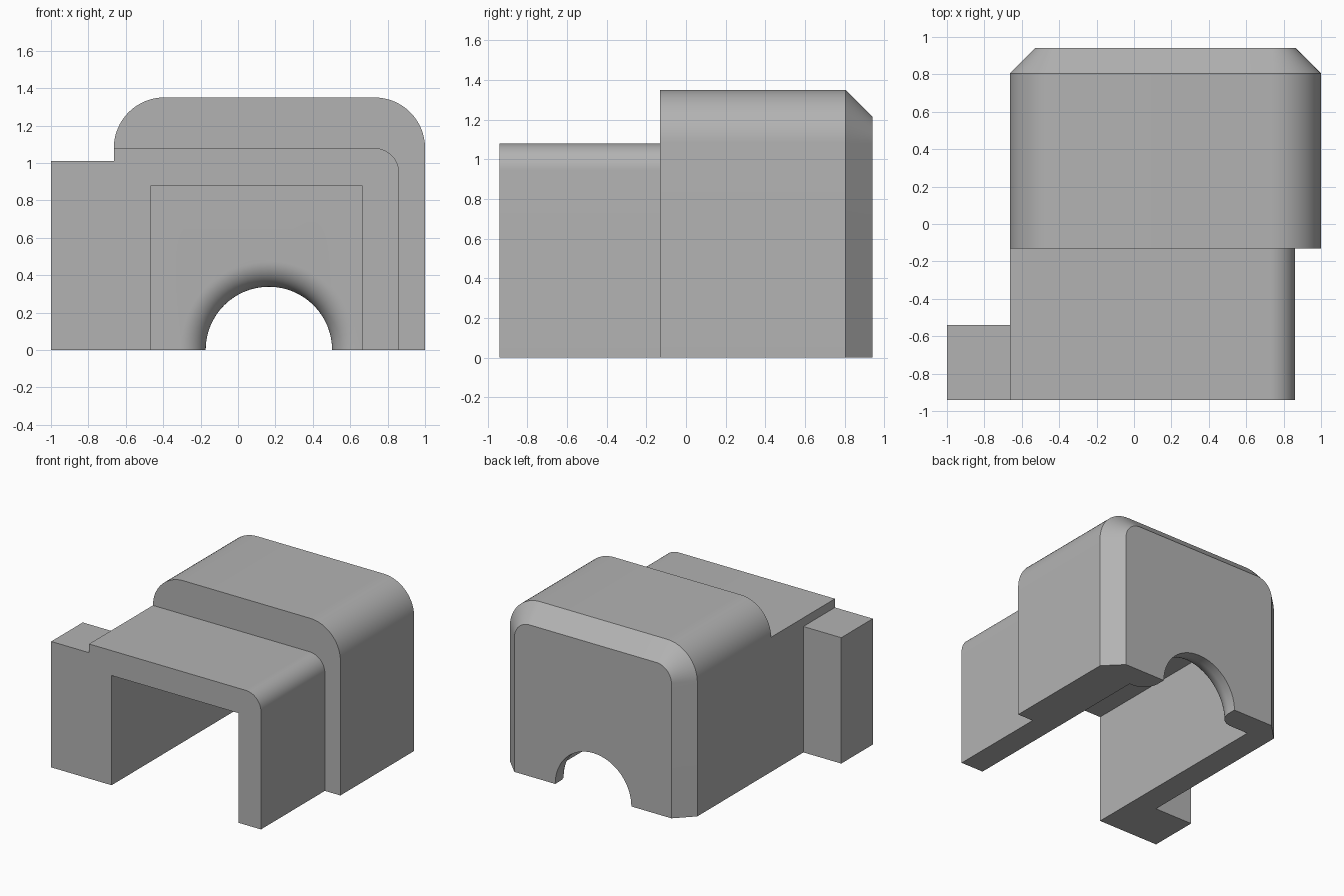
import bpy, bmesh
from math import pi, sin, cos, radians

old = bpy.data.objects.get("Cube")
if old:
    bpy.data.objects.remove(old, do_unlink=True)

grey = bpy.data.materials.new("plain grey")
grey.use_nodes = True
colour = (0.45, 0.45, 0.45, 1)
grey.diffuse_color = colour
grey.node_tree.nodes["Principled BSDF"].inputs["Base Color"].default_value = colour


def loft(name, rings, cyclic=False):
    """Join matching rings of points with quads and cap both ends."""
    bm = bmesh.new()
    loops = [[bm.verts.new(p) for p in ring] for ring in rings]
    n = len(loops[0])
    for a, b in zip(loops, loops[1:]):
        for i in range(n):
            j = (i + 1) % n
            bm.faces.new((a[i], a[j], b[j], b[i]))
    bm.faces.new(loops[0])
    bm.faces.new(loops[-1])
    bmesh.ops.recalc_face_normals(bm, faces=bm.faces)
    mesh = bpy.data.meshes.new(name)
    bm.to_mesh(mesh)
    bm.free()
    mesh.materials.append(grey)
    obj = bpy.data.objects.new(name, mesh)
    bpy.context.collection.objects.link(obj)
    return obj


def arch_ring(y, x0, x1, top, r_left, r_right, steps=16):
    """Upright outline with a flat foot and rounded upper corners."""
    pts = [(x0, y, 0), (x1, y, 0)]
    for x, r, start in ((x1 - r_right, r_right, 0), (x0 + r_left, r_left, pi / 2)):
        for i in range(steps + 1 if r else 1):
            a = start + pi / 2 * i / steps
            pts.append((x + r * cos(a), y, top - r + r * sin(a)))
    return pts


def box(name, x0, x1, y0, y1, z0, z1):
    return loft(name, [[(x0, y, z0), (x1, y, z0), (x1, y, z1), (x0, y, z1)]
                       for y in (y0, y1)])


def combine(target, other, operation):
    mod = target.modifiers.new(operation.lower(), "BOOLEAN")
    mod.operation = operation
    mod.solver = "EXACT"
    mod.object = other
    other.hide_render = True
    bpy.context.view_layer.objects.active = target
    bpy.ops.object.modifier_apply(modifier=mod.name)
    bpy.data.objects.remove(other, do_unlink=True)


left, right, back, front, step = -0.664, 1.0, 0.94, -0.94, -0.13
bevel = 0.135

# Tall rear block, rounded on top and chamfered around the back
housing = loft("housing", [
    arch_ring(step, left, right, 1.35, 2 * bevel, 2 * bevel),
    arch_ring(back - bevel, left, right, 1.35, 2 * bevel, 2 * bevel),
    arch_ring(back, left + bevel, right - bevel, 1.35 - bevel, bevel, bevel)])

# Lower front sleeve, rounded on one side only
sleeve = loft("front_sleeve", [arch_ring(y, left, 0.862, 1.08, 0, bevel)
                               for y in (front, step + 0.1)])
combine(housing, sleeve, "UNION")

# Side tab
combine(housing, box("side_tab", -1, left + 0.1, front, -0.54, 0, 1.01), "UNION")

# Open cavity
wall = 0.74
combine(housing, box("cavity", -0.464, 0.662, front - 0.2, wall, -0.2, 0.88), "DIFFERENCE")

# Round opening in the back wall, flared towards the cavity
radius = 0.338
profile = [(radius, back + 0.1)]
for i in range(13):
    a = pi / 2 * i / 12
    profile.append((radius + bevel - bevel * cos(a), wall + bevel - bevel * sin(a)))
profile.append((radius + bevel, wall - 0.2))
segments = 64
opening = loft("opening", [[(0.165 + r * cos(2 * pi * k / segments), y,
                             r * sin(2 * pi * k / segments))
                            for k in range(segments)] for r, y in profile])
combine(housing, opening, "DIFFERENCE")

# Smooth the rounds, keep the hard edges
bpy.ops.object.select_all(action="DESELECT")
housing.select_set(True)
bpy.context.view_layer.objects.active = housing
bpy.ops.object.shade_smooth_by_angle(angle=radians(30))
